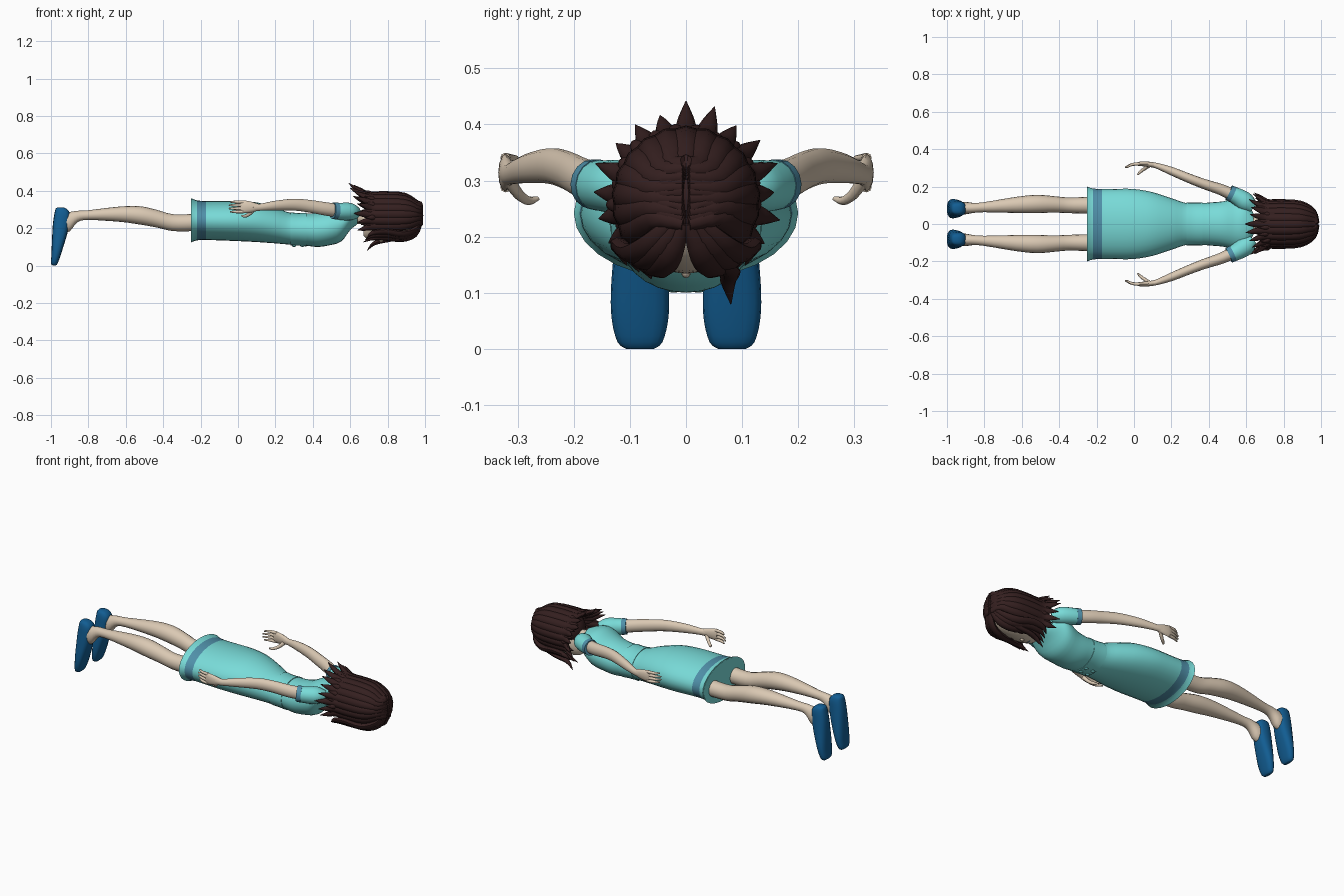
import bpy, bmesh, math, random
from mathutils import Vector

random.seed(4)
cube = bpy.data.objects.get("Cube")
if cube:
    bpy.data.objects.remove(cube)


def material(name, rgb):
    m = bpy.data.materials.new(name)
    m.use_nodes = True
    m.diffuse_color = (*rgb, 1)
    m.node_tree.nodes["Principled BSDF"].inputs["Base Color"].default_value = (*rgb, 1)
    return m


SKIN = material("skin", (0.70, 0.58, 0.45))
DRESS = material("turquoise cloth", (0.19, 0.71, 0.69))
TRIM = material("blue trim", (0.08, 0.28, 0.40))
SHOE = material("shoe blue", (0.006, 0.11, 0.29))
HAIR = material("dark brown hair", (0.035, 0.014, 0.014))

X, Y, Z = Vector((1, 0, 0)), Vector((0, 1, 0)), Vector((0, 0, 1))


def smooth_path(keys, steps):
    """Catmull-Rom through keys of (x, y, z, width, depth)."""
    out = []
    last = len(keys) - 1
    for i in range(last):
        a, b, c, d = (keys[max(0, min(last, i + o))] for o in (-1, 0, 1, 2))
        for s in range(steps):
            t = s / steps
            out.append([q + t / 2 * (r - p + t * (2 * p - 5 * q + 4 * r - w + t * (3 * (q - r) + w - p)))
                        for p, q, r, w in zip(a, b, c, d)])
    return out + [list(keys[-1])]


def tube(bm, keys, up=Z, axis=None, sides=12, steps=3, box=1.0):
    """Loft elliptical rings; box below one squares the section."""
    path = smooth_path(keys, steps)
    centres = [Vector(p[:3]) for p in path]
    rings = []
    for i, p in enumerate(path):
        t = axis or (centres[min(i + 1, len(path) - 1)] - centres[max(i - 1, 0)]).normalized()
        side = t.cross(up).normalized()
        top = side.cross(t)
        ring = []
        for k in range(sides):
            c, s = (math.cos(math.tau * k / sides), math.sin(math.tau * k / sides))
            c, s = (math.copysign(abs(v) ** box, v) for v in (c, s))
            ring.append(bm.verts.new(centres[i] + side * c * max(p[3], 0.001) + top * s * max(p[4], 0.001)))
        rings.append(ring)
    for a, b in zip(rings, rings[1:]):
        for k in range(sides):
            n = (k + 1) % sides
            bm.faces.new((a[k], a[n], b[n], b[k]))
    bm.faces.new(rings[0])
    bm.faces.new(rings[-1])


def finish(name, bm, mats, rule=None):
    bmesh.ops.recalc_face_normals(bm, faces=bm.faces[:])
    if rule:
        for f in bm.faces:
            f.material_index = rule(f.calc_center_median())
    me = bpy.data.meshes.new(name)
    bm.to_mesh(me)
    bm.free()
    ob = bpy.data.objects.new(name, me)
    for m in mats:
        me.materials.append(m)
    bpy.context.collection.objects.link(ob)
    bpy.ops.object.select_all(action="DESELECT")
    ob.select_set(True)
    bpy.context.view_layer.objects.active = ob
    bpy.ops.object.shade_smooth_by_angle(angle=math.radians(50))
    return ob


def part(name, keys, mat, **opts):
    bm = bmesh.new()
    tube(bm, keys, **opts)
    return finish(name, bm, [mat])


def ball(name, centre, radii, mat, segments=24):
    bm = bmesh.new()
    bmesh.ops.create_uvsphere(bm, u_segments=segments, v_segments=segments // 2, radius=1)
    for v in bm.verts:
        v.co = Vector(centre) + Vector(a * b for a, b in zip(v.co, radii))
    return finish(name, bm, [mat])


# Dress with a painted hem stripe
profile = [(-.25, .242, .2, .118), (-.22, .242, .19, .107), (-.17, .241, .187, .104),
           (-.1, .24, .188, .105), (0, .238, .187, .107), (.1, .232, .17, .106),
           (.2, .215, .138, .096), (.28, .197, .112, .085), (.36, .193, .112, .086),
           (.42, .191, .116, .091), (.48, .201, .122, .094), (.55, .228, .137, .1),
           (.6, .258, .125, .068), (.64, .268, .055, .045)]
bm = bmesh.new()
tube(bm, [(x, 0, z, w, d) for x, z, w, d in profile], axis=X, sides=28)
finish("dress", bm, [DRESS, TRIM], lambda c: int(-.22 < c.x < -.17))
part("skirt_lining", [(-.252, 0, .242, .196, .114), (-.18, 0, .24, .17, .095)], DRESS,
     axis=X, sides=28, steps=1)
part("waist_band", [(.28, 0, .197, .115, .089), (.32, 0, .194, .114, .087), (.365, 0, .193, .115, .09)],
     DRESS, axis=X, sides=28)
for i, x in enumerate((.30, .345)):
    for s in (1, -1):
        ball(f"button_{i}_{s}", (x, s * .022, .105), (.011, .011, .005), DRESS, 12)

# Neck and head
part("neck", [(.58, 0, .262, .045, .042), (.65, 0, .258, .036, .036), (.74, 0, .25, .04, .04)], SKIN, axis=X)
part("head", [(.672, 0, .185, .02, .025), (.69, 0, .2, .052, .057), (.73, 0, .222, .083, .086),
              (.79, 0, .24, .102, .106), (.86, 0, .25, .105, .107), (.92, 0, .255, .08, .085),
              (.96, 0, .26, .02, .02)], SKIN, axis=X, sides=24)
ball("nose", (.765, 0, .138), (.014, .009, .012), SKIN, 12)
ball("mouth", (.722, 0, .139), (.003, .018, .004), TRIM, 12)

for s, label in ((1, "left"), (-1, "right")):
    def pair(name, keys, mat, **opts):
        part(f"{label}_{name}", [(k[0], s * k[1], *k[2:]) for k in keys], mat, **opts)

    ball(f"{label}_eye", (.803, s * .042, .144), (.013, .015, .004), HAIR, 12)

    # Legs and shoes
    pair("leg", [(-.12, .1, .24, .05, .05), (-.25, .1, .23, .045, .046), (-.35, .1, .23, .042, .045),
                 (-.43, .105, .25, .044, .047), (-.52, .107, .268, .049, .049), (-.63, .102, .275, .043, .041),
                 (-.8, .09, .27, .027, .026), (-.86, .086, .262, .027, .031), (-.9, .085, .235, .033, .052),
                 (-.95, .083, .23, .033, .055)], SKIN, axis=-X, sides=16)
    pair("shoe", [(-.982, .082, 0, .025, .008), (-.982, .082, .012, .04, .018), (-.974, .082, .05, .05, .024),
                  (-.965, .082, .1, .052, .031), (-.953, .082, .17, .047, .04), (-.945, .082, .23, .042, .044),
                  (-.94, .082, .28, .037, .041), (-.946, .082, .305, .027, .028), (-.95, .082, .312, .01, .01)],
         SHOE, up=X, axis=Z, sides=16, box=.75)

    # Sleeves and arms
    pair("sleeve", [(.635, .085, .283, .03, .03), (.6, .115, .288, .05, .047), (.555, .145, .29, .046, .046),
                    (.51, .166, .293, .04, .043)], DRESS, sides=16)
    pair("sleeve_trim", [(.53, .157, .292, .044, .046), (.507, .168, .294, .042, .044)], TRIM, sides=16, steps=1)
    pair("arm", [(.56, .14, .29, .034, .037), (.47, .182, .303, .03, .036), (.38, .212, .318, .027, .034),
                 (.3, .242, .326, .025, .032), (.2, .283, .321, .022, .026), (.12, .312, .312, .015, .019),
                 (.08, .319, .312, .014, .022)], SKIN, sides=14)

    # Hands
    pair("palm", [(.11, .315, .312, .013, .018), (.07, .32, .313, .014, .029), (.035, .322, .314, .012, .034),
                  (.015, .32, .314, .008, .031)], SKIN, sides=12)
    for i in range(4):
        z, tip = .288 + i * .0175, -.052 + .008 * abs(i - 1.5)
        pair(f"finger_{i}", [(.03, .322, z, .009, .009), (-.01, .318, z, .008, .008),
                             (tip, .302, z, .004, .004)], SKIN, sides=8)
    pair("thumb", [(.085, .315, .3, .011, .012), (.06, .298, .275, .009, .01),
                   (.035, .28, .264, .008, .008), (.02, .264, .268, .004, .004)], SKIN, sides=8)

# Hair: base cap plus overlapping swept locks
ball("hair_cap", (.832, 0, .277), (.15, .121, .112), HAIR, 32)
bm = bmesh.new()


def lock(angle, reach, flare, width, lift=0.0):
    a = math.radians(angle)
    d = Vector((0, math.sin(a), math.cos(a)))
    root = Vector((0, 0, .26 + .07 * math.cos(a)))
    mid = Vector((0, 0, .265))

    def key(x, r, w, h, base=mid):
        return (x, *(base + d * r)[1:], width * w, h)
    tube(bm, [key(.978, .004, .45, .014, root), key(.955, .066 + lift, .85, .019),
              key(.89, .106 + lift, 1, .019), key(.79, .115 + lift, 1, .018),
              key((.79 + reach) / 2, .117 + lift, .85, .016), key(reach + .035, (.12 + flare) / 2, .5, .011),
              key(reach, flare, .03, .001)], up=d, sides=8)


# Long outer locks with flared points
for i in range(15):
    angle = -119 + 17 * i
    lock(angle, .595 + .045 * abs(angle) / 119 + random.uniform(-.01, .025),
         random.uniform(.155, .178), .027)
# Shorter layer between them
for i in range(14):
    lock(-110.5 + 17 * i, random.uniform(.64, .68), random.uniform(.125, .145), .025, -.005)
finish("hair_locks", bm, [HAIR])

# Fringe parted in the middle of the forehead
bm = bmesh.new()
for s in (1, -1):
    for i in range(3):
        y = .05 + .022 * i
        tube(bm, [(.975, s * .004, .225 + .012 * i, .012, .012), (.945, s * y * .6, .168 + .012 * i, .024, .016),
                  (.88, s * y, .145 + .012 * i, .026, .017), (.79, s * (y + .02), .15 + .016 * i, .023, .015),
                  (.72, s * (y + .022), .147 + .014 * i, .014, .012),
                  (.67 + .01 * i, s * (y + .012), .125 + .012 * i, .001, .001)], up=Vector((0, s * .5, -1)), sides=8)
# One long loose strand
tube(bm, [(.9, .06, .155, .016, .012), (.8, .08, .138, .017, .013), (.73, .075, .12, .014, .011),
          (.69, .08, .08, .001, .001)], up=-Z, sides=8)
finish("fringe", bm, [HAIR])
